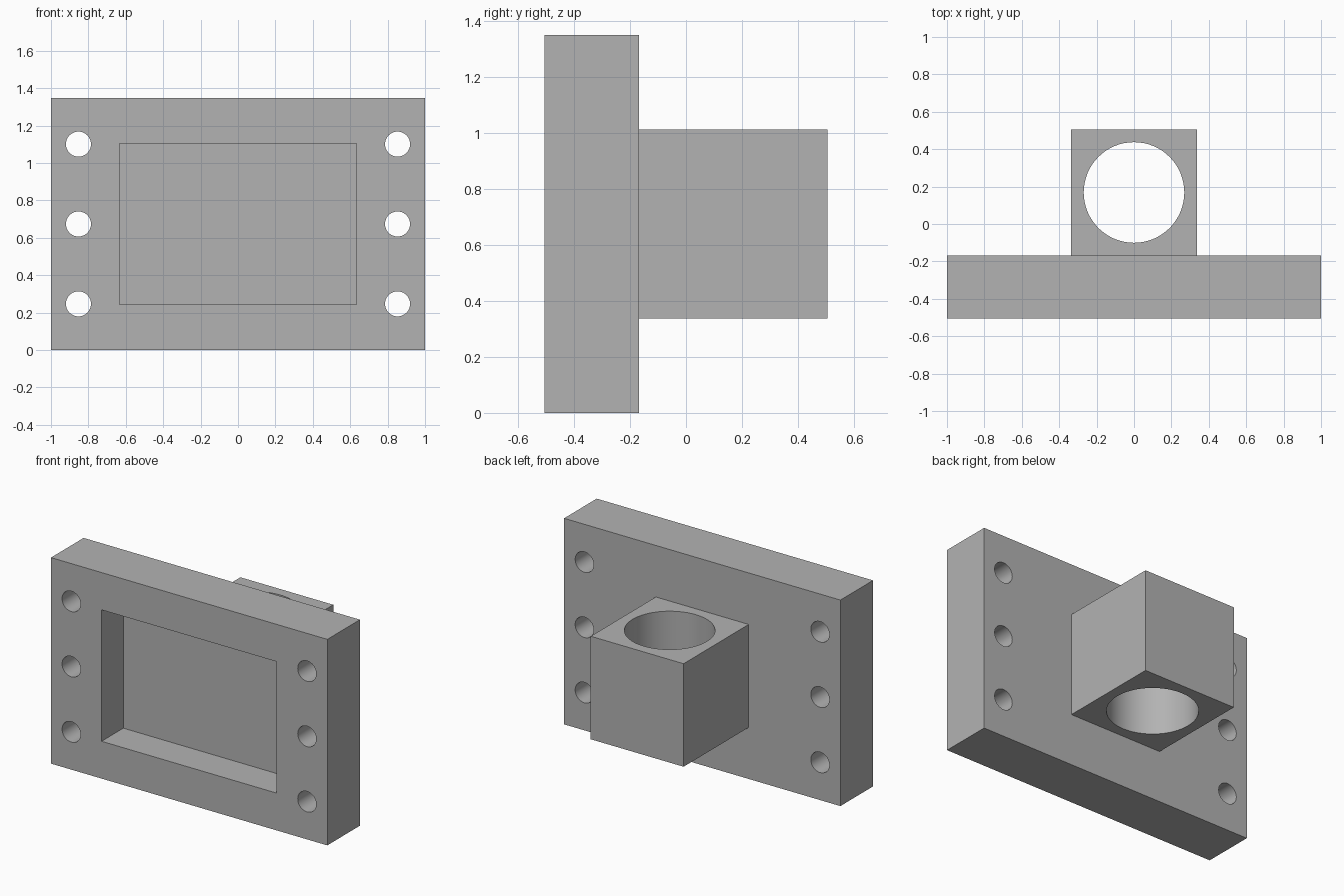
import bpy
import math

if "Cube" in bpy.data.objects:
    bpy.data.objects.remove(bpy.data.objects["Cube"])

grey = bpy.data.materials.new("plain_grey")
grey.diffuse_color = (0.45, 0.45, 0.45, 1)
grey.use_nodes = True
grey.node_tree.nodes["Principled BSDF"].inputs["Base Color"].default_value = grey.diffuse_color


def box(name, lo, hi):
    """Box between two opposite corners."""
    bpy.ops.mesh.primitive_cube_add(size=1, location=[(a + b) / 2 for a, b in zip(lo, hi)])
    ob = bpy.context.object
    ob.name = name
    ob.scale = [b - a for a, b in zip(lo, hi)]
    bpy.ops.object.transform_apply(location=True, rotation=True, scale=True)
    ob.data.materials.append(grey)
    return ob


def rod(name, radius, depth, location, sides, rotation=(0, 0, 0)):
    bpy.ops.mesh.primitive_cylinder_add(vertices=sides, radius=radius, depth=depth,
                                        location=location, rotation=rotation)
    ob = bpy.context.object
    ob.name = name
    ob.data.materials.append(grey)
    return ob


def cut(target, cutters):
    """Subtract each cutter, then discard it."""
    for cutter in cutters:
        cutter.hide_render = True
        mod = target.modifiers.new("cut", 'BOOLEAN')
        mod.operation = 'DIFFERENCE'
        mod.solver = 'EXACT'
        mod.object = cutter
        bpy.ops.object.select_all(action='DESELECT')
        bpy.context.view_layer.objects.active = target
        target.select_set(True)
        bpy.ops.object.modifier_apply(modifier=mod.name)
        bpy.data.objects.remove(cutter)
    bpy.ops.object.shade_smooth_by_angle(angle=math.radians(30))


FRONT, JOINT, BACK = -0.505, -0.168, 0.505
HEIGHT = 1.348
MID = HEIGHT / 2

# Mounting plate with a front pocket and six bolt holes
plate = box("mounting_plate", (-1, FRONT, 0), (1, JOINT, HEIGHT))
cutters = [box("pocket_cutter", (-0.634, FRONT - 0.1, MID - 0.43),
               (0.634, FRONT + 0.225, MID + 0.43))]
for x in (-0.853, 0.853):
    for dz in (-0.427, 0, 0.427):
        cutters.append(rod("bolt_hole_cutter", 0.067, 0.6, (x, (FRONT + JOINT) / 2, MID + dz),
                           48, (math.pi / 2, 0, 0)))
cut(plate, cutters)

# Socket block on the back with a vertical bore
block = box("socket_block", (-0.336, JOINT, MID - 0.337), (0.336, BACK, MID + 0.337))
cut(block, [rod("bore_cutter", 0.269, 1.0, (0, (JOINT + BACK) / 2, MID), 64)])
